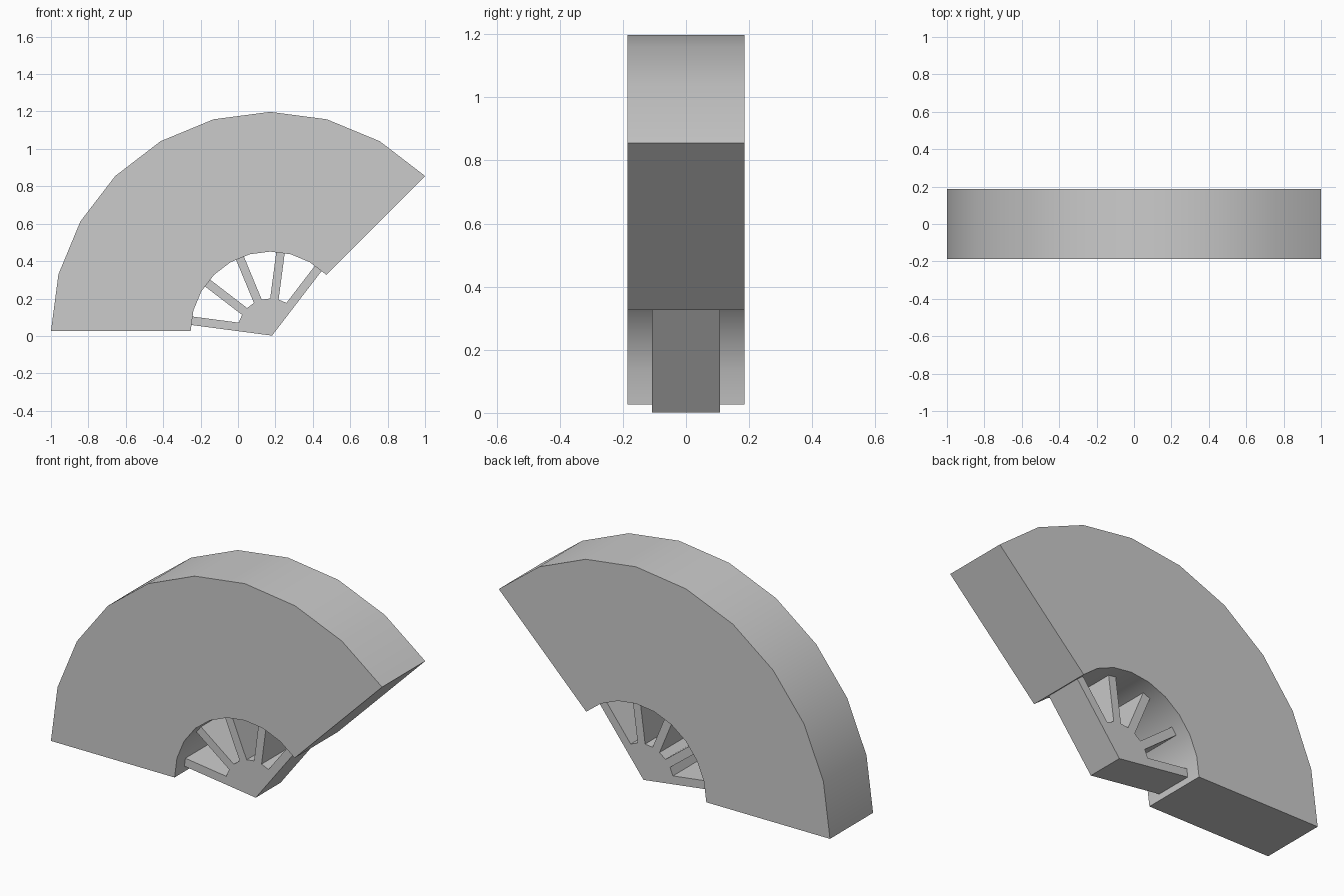
import bpy, bmesh
from math import cos, sin, radians
from mathutils import Vector

if "Cube" in bpy.data.objects:
    bpy.data.objects.remove(bpy.data.objects["Cube"])

CX, CZ = 0.172, 0.026      # common arc centre
STEP = 15                  # degrees per arc segment


def polar(r, deg):
    return Vector((CX + r * cos(radians(deg)), CZ + r * sin(radians(deg))))


def extrude_profile(name, pts, half_depth):
    """Prism from an x-z outline, centred on y = 0."""
    bm = bmesh.new()
    face = bm.faces.new([bm.verts.new((p[0], -half_depth, p[1])) for p in pts])
    ext = bmesh.ops.extrude_face_region(bm, geom=[face])
    verts = [g for g in ext["geom"] if isinstance(g, bmesh.types.BMVert)]
    bmesh.ops.translate(bm, verts=verts, vec=(0, 2 * half_depth, 0))
    bmesh.ops.recalc_face_normals(bm, faces=bm.faces[:])
    mesh = bpy.data.meshes.new(name)
    bm.to_mesh(mesh)
    bm.free()
    obj = bpy.data.objects.new(name, mesh)
    bpy.context.collection.objects.link(obj)
    bpy.ops.object.select_all(action='DESELECT')
    obj.select_set(True)
    bpy.context.view_layer.objects.active = obj
    bpy.ops.object.shade_smooth_by_angle(angle=radians(30))
    return obj


# thick arch: outer arc, then inner arc back
angles = range(180, 44, -STEP)
arch = [polar(1.172, a) for a in angles]
arch += [polar(0.425, a) for a in reversed(angles)]
extrude_profile("arch_segment", arch, 0.186)

# hub with five spokes: every other hub facet is pulled out to the arch
HUB_R, REACH = 0.174, 0.423
half_w = HUB_R * sin(radians(STEP / 2))
spokes = [172.5, 142.5, 112.5, 82.5, 52.5]
hub = [polar(half_w / sin(radians(60)), 112.5 + 180)]   # pointed bottom
for i, a in enumerate(spokes):
    along = Vector((cos(radians(a)), sin(radians(a))))
    side = Vector((-along.y, along.x)) * half_w
    tip = Vector((CX, CZ)) + along * REACH
    if i > 0:
        hub.append(polar(HUB_R, a + STEP / 2))
    hub += [tip + side, tip - side]
    if i < len(spokes) - 1:
        hub.append(polar(HUB_R, a - STEP / 2))
extrude_profile("spoked_hub", hub, 0.107)
